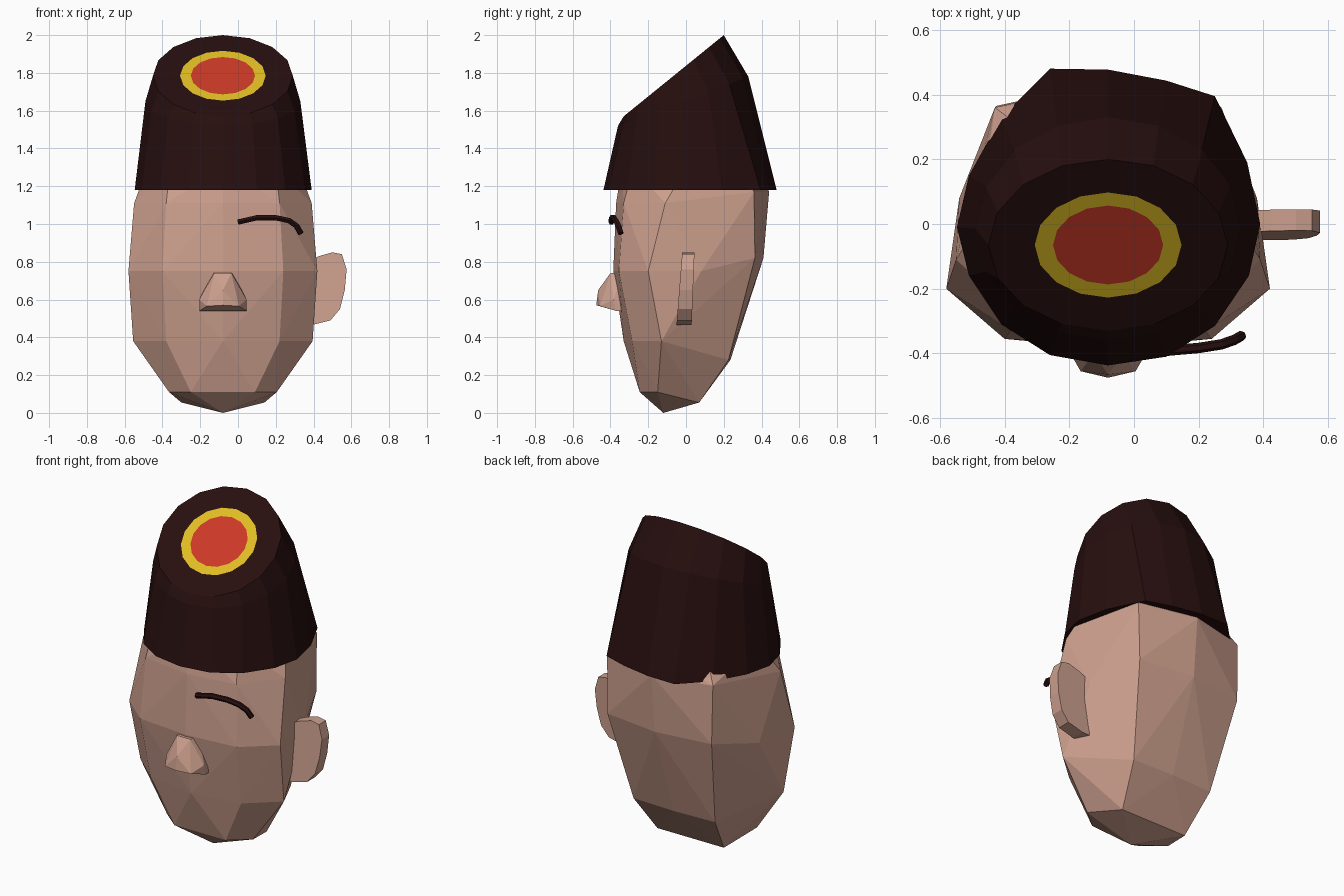
import bpy, bmesh, math
from mathutils import Vector

if "Cube" in bpy.data.objects:
    bpy.data.objects.remove(bpy.data.objects["Cube"])

CX = -0.08          # symmetry axis of head and hat


def material(name, rgb):
    m = bpy.data.materials.new(name)
    m.diffuse_color = (*rgb, 1)
    m.use_nodes = True
    m.node_tree.nodes["Principled BSDF"].inputs["Base Color"].default_value = m.diffuse_color
    return m


SKIN = material("skin", (0.61, 0.35, 0.27))
DARK = material("dark_brown", (0.02, 0.0045, 0.0045))
YELLOW = material("yellow", (0.76, 0.515, 0.018))
RED = material("red", (0.61, 0.042, 0.021))


def finish(name, bm, *mats):
    bmesh.ops.recalc_face_normals(bm, faces=bm.faces)
    me = bpy.data.meshes.new(name)
    bm.to_mesh(me)
    bm.free()
    for m in mats:
        me.materials.append(m)
    ob = bpy.data.objects.new(name, me)
    bpy.context.collection.objects.link(ob)
    return ob


def mirrored_hull(name, half, mat):
    """Faceted solid from half of its corner points, mirrored about CX."""
    bm = bmesh.new()
    for dx, y, z in half:
        for s in ((1, -1) if dx else (1,)):
            bm.verts.new((CX + s * dx, y, z))
    res = bmesh.ops.convex_hull(bm, input=bm.verts)
    loose = [v for v in bm.verts if not v.link_faces]
    bmesh.ops.delete(bm, geom=loose, context='VERTS')
    return finish(name, bm, mat)


# Head: half outlines (offset from axis, y) by height, chin to under the hat
levels = {
    0.0: [(0, -0.12)],
    0.055: [(0.22, 0.07)],
    0.11: [(0.17, -0.245), (0.285, -0.15)],
    0.28: [(0.27, 0.225), (0, 0.235)],
    0.38: [(0, -0.33), (0.3, -0.285), (0.475, -0.13)],
    0.75: [(0, -0.385), (0.32, -0.355), (0.5, -0.2), (0.46, 0.08)],
    0.82: [(0.345, 0.365), (0, 0.41)],
    1.11: [(0, -0.37), (0.3, -0.33), (0.47, -0.11)],
    1.17: [(0.35, 0.36), (0, 0.44)],
    1.30: [(0, -0.34), (0.28, -0.28), (0.40, 0), (0.27, 0.3), (0, 0.39)],
}
mirrored_hull("head", [(x, y, z) for z, pts in levels.items() for x, y in pts], SKIN)

# Nose
mirrored_hull("nose", [
    (0.045, -0.40, 0.74), (0.055, -0.33, 0.74),
    (0, -0.465, 0.65), (0, -0.475, 0.57), (0.085, -0.455, 0.565),
    (0.125, -0.37, 0.54), (0.125, -0.385, 0.60), (0.125, -0.3, 0.54)], SKIN)

# Ear: flat slab on the right, leaning forward towards the lobe
ear = [(0.36, 0.80), (0.43, 0.83), (0.50, 0.85), (0.55, 0.84), (0.575, 0.76),
       (0.565, 0.65), (0.54, 0.55), (0.49, 0.49), (0.39, 0.465), (0.34, 0.465)]
bm = bmesh.new()
sides = []
for y_low, y_high in ((-0.05, -0.02), (0.03, 0.045)):
    sides.append([bm.verts.new((x, y_low + (y_high - y_low) * (z - 0.47) / 0.38, z))
                  for x, z in ear])
    bm.faces.new(sides[-1])
for i in range(len(ear)):
    j = (i + 1) % len(ear)
    bm.faces.new((sides[0][i], sides[0][j], sides[1][j], sides[1][i]))
finish("ear", bm, SKIN)

# Hat: 16-sided tapering loft with a slanted top and a two-colour round badge
N = 16
brim = [(-.08, .477), (.10, .443), (.25, .395), (.35, .19), (.39, 0), (.355, -.16),
        (.25, -.315), (.10, -.41), (-.08, -.437), (-.26, -.405), (-.41, -.31),
        (-.51, -.16), (-.547, -.01), (-.51, .15), (-.41, .33), (-.26, .48)]


def slanted_ring(rx, ry, rz, cy, cz):
    angles = [2 * math.pi * i / N for i in range(N)]
    return [(CX + rx * math.sin(a), cy + ry * math.cos(a), cz + rz * math.cos(a))
            for a in angles]


rings = [[(x, y, 1.18) for x, y in brim],
         slanted_ring(0.41, 0.345, 0.13, -0.015, 1.65)]
rings += [slanted_ring(0.37 * s, 0.265 * s, 0.215 * s, -0.065, 1.785)
          for s in (1, 0.613, 0.46)]
bm = bmesh.new()
loops = [[bm.verts.new(p) for p in ring] for ring in rings]
for k, (a, b) in enumerate(zip(loops, loops[1:])):
    for i in range(N):
        j = (i + 1) % N
        f = bm.faces.new((a[i], a[j], b[j], b[i]))
        f.material_index = 1 if k == 3 else 0
bm.faces.new(loops[0])
bm.faces.new(loops[-1]).material_index = 2
finish("hat", bm, DARK, YELLOW, RED)

# Eyebrow: thin curved bar over the right eye, turned into a mesh
cu = bpy.data.curves.new("eyebrow_path", 'CURVE')
cu.dimensions = '3D'
cu.bevel_depth = 0.016
cu.bevel_resolution = 1
cu.use_fill_caps = True
path = [(0.0, -0.395, 1.01), (0.10, -0.392, 1.033), (0.20, -0.383, 1.033),
        (0.27, -0.372, 1.018), (0.31, -0.358, 0.99), (0.333, -0.345, 0.95)]
sp = cu.splines.new('POLY')
sp.points.add(len(path) - 1)
for p, co in zip(sp.points, path):
    p.co = (*co, 1)
tmp = bpy.data.objects.new("eyebrow_path", cu)
bpy.context.collection.objects.link(tmp)
bm = bmesh.new()
bm.from_mesh(tmp.to_mesh())
tmp.to_mesh_clear()
bpy.data.objects.remove(tmp)
for f in bm.faces:
    f.smooth = False
bmesh.ops.remove_doubles(bm, verts=bm.verts, dist=0.0001)
finish("eyebrow", bm, DARK)
